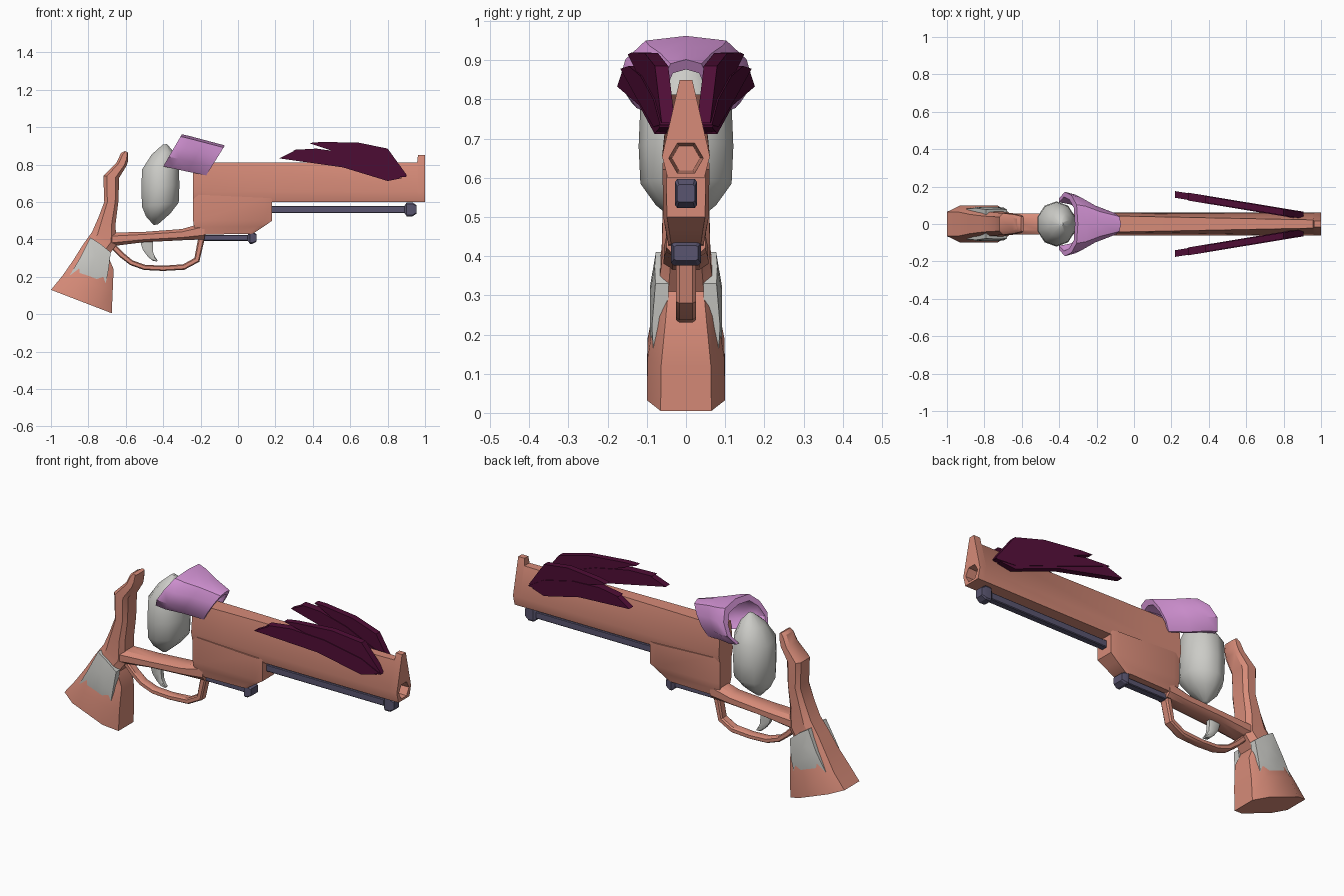
import bpy, bmesh, math
from mathutils import Vector

if "Cube" in bpy.data.objects:
    bpy.data.objects.remove(bpy.data.objects["Cube"])


def material(name, rgb):
    m = bpy.data.materials.new(name)
    m.diffuse_color = (*rgb, 1)
    m.use_nodes = True
    m.node_tree.nodes["Principled BSDF"].inputs["Base Color"].default_value = m.diffuse_color
    return m


SALMON = material("salmon", (0.68, 0.26, 0.19))
GREY = material("light grey", (0.60, 0.60, 0.57))
PINK = material("orchid pink", (0.67, 0.30, 0.68))
PLUM = material("dark plum", (0.078, 0.004, 0.036))
SLATE = material("slate", (0.10, 0.09, 0.16))


def finish(name, bm, mat, angle=35):
    bmesh.ops.recalc_face_normals(bm, faces=bm.faces)
    me = bpy.data.meshes.new(name)
    bm.to_mesh(me)
    bm.free()
    me.materials.append(mat)
    ob = bpy.data.objects.new(name, me)
    bpy.context.collection.objects.link(ob)
    bpy.ops.object.select_all(action='DESELECT')
    ob.select_set(True)
    bpy.context.view_layer.objects.active = ob
    bpy.ops.object.shade_smooth_by_angle(angle=math.radians(angle))
    return ob


def loft(name, rings, mat, angle=35, closed=False):
    """Skin equal-length rings; cap the ends, or join last ring to first."""
    bm = bmesh.new()
    rows = [[bm.verts.new(p) for p in r] for r in rings]
    n = len(rows[0])
    pairs = list(zip(rows, rows[1:])) + ([(rows[-1], rows[0])] if closed else [])
    for a, b in pairs:
        for i in range(n):
            j = (i + 1) % n
            bm.faces.new((a[i], a[j], b[j], b[i]))
    if not closed:
        bm.faces.new(rows[0])
        bm.faces.new(rows[-1])
    return finish(name, bm, mat, angle)


def spar(name, stations, mat, c=0.25, angle=35):
    """Loft of chamfered sections: (x, z) to (x, z) with a half width in y."""
    rings = []
    for a, b, w in stations:
        a, b = Vector((a[0], 0, a[1])), Vector((b[0], 0, b[1]))
        k = 1 - c * 1.6
        rings.append([a.lerp(b, t) + Vector((0, y * w, 0)) for t, y in (
            (0, -k), (c, -1), (1 - c, -1), (1, -k), (1, k), (1 - c, 1), (c, 1), (0, k))])
    return loft(name, rings, mat, angle)


def ribbon(name, path, mat, c=0.2):
    """Spar along a path of (x, z, thickness, half width)."""
    st = []
    for i, (x, z, t, w) in enumerate(path):
        p, q = path[max(i - 1, 0)], path[min(i + 1, len(path) - 1)]
        d = Vector((q[0] - p[0], q[1] - p[1])).normalized() * t / 2
        st.append(((x - d.y, z + d.x), (x + d.y, z - d.x), w))
    return spar(name, st, mat, c)


# Grip and rear post
spar("grip", [
    ((-1.0, .13), (-.675, .005), .10), ((-.935, .21), (-.67, .12), .098),
    ((-.88, .29), (-.665, .24), .080), ((-.83, .37), (-.695, .31), .070),
    ((-.78, .44), (-.65, .37), .062), ((-.745, .52), (-.655, .48), .060),
    ((-.715, .60), (-.64, .60), .058), ((-.72, .74), (-.635, .73), .058),
    ((-.65, .81), (-.595, .795), .050), ((-.625, .862), (-.588, .82), .045),
    ((-.605, .872), (-.588, .865), .040)], SALMON, .22)

# Frame bar joining grip and receiver
spar("frame_bar", [
    ((-.70, .435), (-.70, .36), .058), ((-.50, .44), (-.50, .385), .056),
    ((-.30, .455), (-.30, .395), .052), ((-.18, .49), (-.18, .40), .050)], SALMON)

# Receiver block
spar("receiver", [
    ((-.195, .425), (.08, .43), .045), ((-.235, .465), (.14, .47), .052),
    ((-.24, .50), (.183, .50), .058), ((-.24, .64), (.183, .62), .060)], SALMON, .10)


# Barrel with raised front sight and hexagonal bore
def hull(x, tw, tz):
    half = [(.047, .60), (.061, .655), (tw, tz)]
    return [(x, y, z) for y, z in half] + [(x, -y, z) for y, z in half[::-1]]


def bore(x, r):
    return [(x, r * math.cos(a), .65 + r * math.sin(a))
            for a in (math.radians(d) for d in (-60, 0, 60, 120, 180, 240))]


loft("barrel", [hull(-.24, .045, .81), hull(-.05, .042, .812), hull(.958, .022, .812),
                hull(.962, .016, .85), hull(1.0, .016, .85), bore(1.0, .044), bore(.80, .036)],
     SALMON)

# Trigger guard and trigger
ribbon("trigger_guard", [
    (-.19, .43, .035, .025), (-.205, .36, .033, .025), (-.22, .29, .033, .025),
    (-.29, .252, .030, .025), (-.40, .245, .028, .025), (-.50, .25, .028, .025),
    (-.57, .275, .028, .025), (-.62, .315, .03, .025), (-.665, .36, .03, .025)], SALMON)
ribbon("trigger", [
    (-.49, .40, .07, .016), (-.482, .35, .055, .016), (-.468, .318, .035, .015),
    (-.45, .295, .024, .013), (-.432, .285, .008, .010)], GREY)

# Grip side plates, bulged in the middle
OUTLINE = [(-.79, .41, .077), (-.735, .375, .080), (-.68, .33, .078), (-.695, .22, .087),
           (-.72, .11, .080), (-.81, .15, .084), (-.91, .19, .080), (-.845, .30, .085)]
for side, label in ((-1, "front"), (1, "back")):
    inner = [(x, side * .045, z) for x, z, y in OUTLINE]
    edge = [(x, side * y, z) for x, z, y in OUTLINE]
    mid = [(-.785 + (x + .785) * .45, side * .092, .25 + (z - .25) * .45) for x, z, y in OUTLINE]
    loft(f"grip_plate_{label}", [inner, edge, mid], GREY, 40)

# Egg-shaped chamber
rings = []
for z, r, dx in ((.478, .012, -.025), (.53, .068, -.012), (.585, .103, 0), (.68, .107, 0),
                 (.785, .103, 0), (.86, .062, .012), (.908, .012, .024)):
    rings.append([(-.415 + dx + r * math.cos(a), r * 1.13 * math.sin(a),
                   z + .012 * math.cos(a) * min(1, r * 10))
                  for a in (math.tau * (i + .5) / 10 for i in range(10))])
loft("chamber", rings, GREY, 45)

# Flared hood: an arched shell leaning back over the chamber
ARCH = [(.80, 0), (1, .30), (.90, .65), (.60, .93), (0, 1)]
ARCH += [(-y, t) for y, t in ARCH[-2::-1]]


def arch(foot, top, w, inset):
    out = []
    for y, t in ARCH:
        s = t * (1 - inset)
        out.append((foot[0] + (top[0] - foot[0]) * s, y * w * (1 - inset),
                    foot[1] + (top[1] - foot[1]) * s))
    return out


HOOD = [((-.40, .79), (-.30, .962), .172), ((-.345, .778), (-.25, .95), .158),
        ((-.27, .762), (-.175, .93), .110), ((-.17, .742), (-.07, .902), .066)]
bm = bmesh.new()
shells = [[[bm.verts.new(p) for p in arch(*h, k)] for h in HOOD] for k in (0, .16)]
for rows in shells:
    for a, b in zip(rows, rows[1:]):
        for i in range(len(ARCH) - 1):
            bm.faces.new((a[i], a[i + 1], b[i + 1], b[i]))
for o, n in ((shells[0][0], shells[1][0]), (shells[0][-1], shells[1][-1])):
    for i in range(len(ARCH) - 1):
        bm.faces.new((o[i], o[i + 1], n[i + 1], n[i]))
for e in (0, -1):
    for r in range(len(HOOD) - 1):
        bm.faces.new((shells[0][r][e], shells[0][r + 1][e], shells[1][r + 1][e], shells[1][r][e]))
finish("hood", bm, PINK, 40)

# Feather fins, splayed outwards toward the rear
FEATHERS = {
    "upper": ([(.38, .915), (.44, .92), (.64, .918), (.80, .885), (.905, .74), (.80, .76), (.60, .84)], .017),
    "middle": ([(.29, .878), (.42, .885), (.60, .86), (.80, .80), (.905, .735), (.80, .73), (.55, .80)], .021),
    "lower": ([(.22, .833), (.305, .875), (.45, .85), (.65, .80), (.88, .728), (.80, .712), (.56, .785)], .018),
}
for side, label in ((-1, "front"), (1, "back")):
    for key, (pts, t) in FEATHERS.items():
        def at(off, pts=pts):
            return [(x, side * (.158 - (x - .22) * .165 + off), z) for x, z in pts]
        loft(f"feather_{key}_{label}", [at(-t), at(t)], PLUM, 30)


# Slate rods with chamfered end knobs
def rod(name, x0, x1, z, ry, rz, knob):
    def sec(x, a, b):
        return [(x, a * u, z + b * v) for u, v in (
            (-1, -.8), (-.8, -1), (.8, -1), (1, -.8), (1, .8), (.8, 1), (-.8, 1), (-1, .8))]
    k0, k1, ky, kz = knob
    loft(name, [sec(x0, ry, rz), sec(x1, ry, rz)], SLATE)
    loft(name + "_knob", [sec(k0, ry, rz), sec(k0 + .012, ky, kz),
                          sec(k1 - .022, ky, kz), sec(k1, ky * .8, kz * .6)], SLATE, 20)


rod("barrel_rod", .15, .92, .56, .018, .019, (.89, .955, .028, .037))
rod("lower_rod", -.20, .07, .408, .02, .016, (.052, .10, .038, .032))
